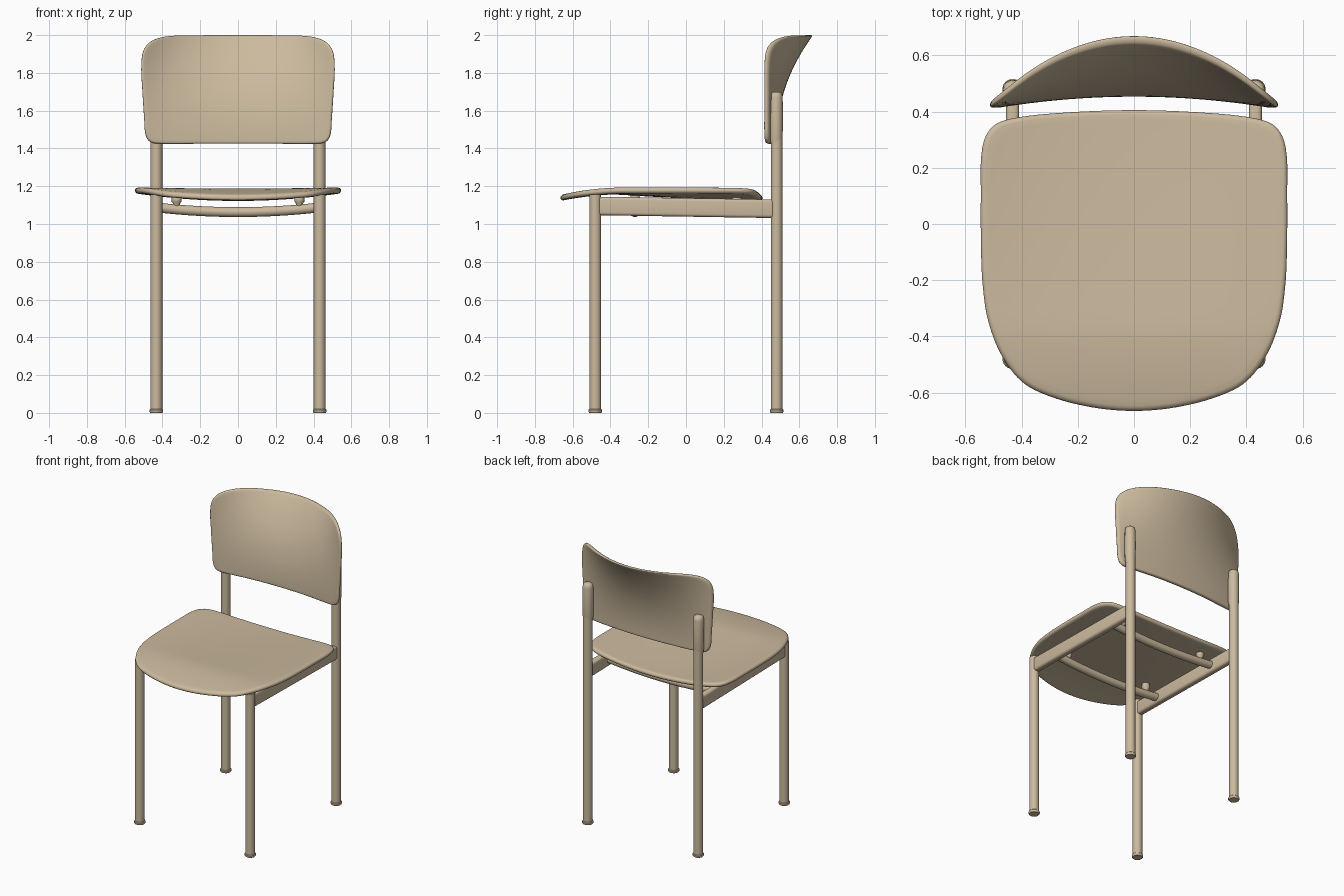
import bpy, bmesh, math
from mathutils import Vector

if "Cube" in bpy.data.objects:
    bpy.data.objects.remove(bpy.data.objects["Cube"])

mat = bpy.data.materials.new("warm beige")
mat.diffuse_color = (0.60, 0.49, 0.34, 1)
mat.use_nodes = True
mat.node_tree.nodes["Principled BSDF"].inputs["Base Color"].default_value = mat.diffuse_color


def finish(name, bm, angle=40):
    bmesh.ops.recalc_face_normals(bm, faces=bm.faces)
    me = bpy.data.meshes.new(name)
    bm.to_mesh(me)
    bm.free()
    ob = bpy.data.objects.new(name, me)
    bpy.context.collection.objects.link(ob)
    me.materials.append(mat)
    bpy.ops.object.select_all(action='DESELECT')
    ob.select_set(True)
    bpy.context.view_layer.objects.active = ob
    bpy.ops.object.shade_smooth_by_angle(angle=math.radians(angle))
    return ob


def skin(name, rings, angle=40):
    """Join rings of points; single-point rings close the ends."""
    bm = bmesh.new()
    vs = [[bm.verts.new(p) for p in r] for r in rings]
    for a, b in zip(vs, vs[1:]):
        n = max(len(a), len(b))
        for i in range(n):
            j = (i + 1) % n
            if len(a) == 1:
                bm.faces.new((a[0], b[i], b[j]))
            elif len(b) == 1:
                bm.faces.new((a[i], a[j], b[0]))
            else:
                bm.faces.new((a[i], a[j], b[j], b[i]))
    return finish(name, bm, angle)


def lathe(name, x, y, profile, n=24):
    rings = []
    for r, z in profile:
        if r == 0:
            rings.append([(x, y, z)])
        else:
            rings.append([(x + r * math.cos(k * math.tau / n),
                           y + r * math.sin(k * math.tau / n), z) for k in range(n)])
    return skin(name, rings)


def outline(half, steps=6):
    """Mirror half an outline in x and smooth it with a closed spline."""
    pts = [Vector(p) for p in half + [(-x, v) for x, v in half[-2:0:-1]]]
    n, out = len(pts), []
    for i in range(n):
        a, b, c, d = (pts[(i + k) % n] for k in (-1, 0, 1, 2))
        # tangents limited by the segment length to avoid overshoot
        seg = (c - b).length
        m1 = (c - a).normalized() * seg
        m2 = (d - b).normalized() * seg
        for s in range(steps):
            t = s / steps
            out.append(b * (2*t**3 - 3*t*t + 1) + m1 * (t**3 - 2*t*t + t)
                       + c * (3*t*t - 2*t**3) + m2 * (t**3 - t*t))
    return out


def shell(name, half, centre, place, thick):
    """Curved ply sheet with a rounded rim; place(u, v, offset) gives the 3D point."""
    edge = outline(half)
    c = Vector(centre)
    inner = [0.08 + 0.085 * k for k in range(11)]
    prof = [(s, thick / 2) for s in inner]
    for k in range(9):
        a = math.pi / 2 - math.pi * k / 8
        prof.append((1 - thick * (1 - math.cos(a)), thick / 2 * math.sin(a)))
    prof += [(s, -thick / 2) for s in reversed(inner)]
    rings = [[place(c.x, c.y, thick / 2)]]
    for s, o in prof:
        rings.append([place(*(c + (p - c) * s), o) for p in edge])
    rings.append([place(c.x, c.y, -thick / 2)])
    return skin(name, rings, 60)


# Seat: dished across, with a falling front edge
def seat_point(x, y, o):
    t = min(1, max(0, (0.405 - y) / 0.80))
    mid = 1.138 + 0.036 * t ** 1.5
    side = 1.178
    drop = 0.036 * max(0, (-y - 0.32) / 0.345) ** 2
    return (x, y, mid + (side - mid) * (x / 0.545) ** 2 - drop + o)


shell("seat", [(0, .405), (.25, .396), (.43, .376), (.505, .345), (.54, .27), (.545, .1),
               (.544, -.1), (.538, -.22), (.52, -.34), (.475, -.46), (.40, -.56),
               (.3, -.613), (.15, -.652), (0, -.665)], (0, -0.1), seat_point, 0.032)


# Backrest: bows backwards more and more towards the top
def back_point(x, z, o):
    t = max(0, (z - 1.425) / 0.575)
    bow = 0.045 + 0.192 * t ** 2.2
    return (x, 0.422 + bow * (1 - (x / 0.515) ** 2) - o, z)


shell("backrest", [(0, 2.0), (.2, 1.999), (.36, 1.995), (.45, 1.973), (.498, 1.925), (.512, 1.84),
                   (.506, 1.7), (.497, 1.56), (.491, 1.48), (.472, 1.44), (.43, 1.426),
                   (.2, 1.425), (0, 1.425)], (0, 1.72), back_point, 0.028)

LX, LY, R = 0.432, 0.48, 0.031
for sx, side in ((-1, "left"), (1, "right")):
    x = sx * LX
    # Legs with small foot caps
    for y, top, part in ((-LY, 1.155, "front_leg"), (LY, 1.66, "back_leg")):
        lathe(f"{part}_{side}", x, y, [(0, .01), (R, .01), (R, top), (0, top)])
        lathe(f"{part}_foot_{side}", x, y,
              [(0, 0), (.032, 0), (.036, .005), (.036, .016), (.032, .02), (0, .02)])
    # Sleeve holding the backrest
    lathe(f"backrest_sleeve_{side}", x, 0.477,
          [(0, 1.435), (.031, 1.435), (.035, 1.47), (.036, 1.56), (.035, 1.67),
           (.031, 1.69), (.022, 1.698), (0, 1.70)])
    # Side rail, sloping slightly to the back
    bm = bmesh.new()
    bmesh.ops.create_cube(bm, size=1)
    for v in bm.verts:
        y = v.co.y * 0.93
        v.co = (x + v.co.x * 0.046, y, 1.088 - 0.016 * y + v.co.z * 0.098)
    bmesh.ops.bevel(bm, geom=bm.edges[:], offset=0.016, segments=4, profile=0.5, affect='EDGES')
    finish(f"side_rail_{side}", bm)

# Bowed cross bars under the seat, with seat spacers
for y, where in ((-0.27, "front"), (0.27, "rear")):
    rings = []
    for k in range(17):
        x = -0.425 + 0.85 * k / 16
        z = 1.063 + 0.024 * (x / 0.425) ** 2
        rings.append([(x, y + .026 * math.cos(a * math.tau / 20),
                       z + .026 * math.sin(a * math.tau / 20)) for a in range(20)])
    rings = [[(-0.425, y, 1.087)]] + rings + [[(0.425, y, 1.087)]]
    skin(f"{where}_cross_bar", rings)
    for sx, side in ((-1, "left"), (1, "right")):
        lathe(f"{where}_spacer_{side}", sx * 0.325, y,
              [(0, 1.08), (.016, 1.08), (.018, 1.108), (.026, 1.118), (.027, 1.13),
               (.024, 1.15), (0, 1.15)], 16)
